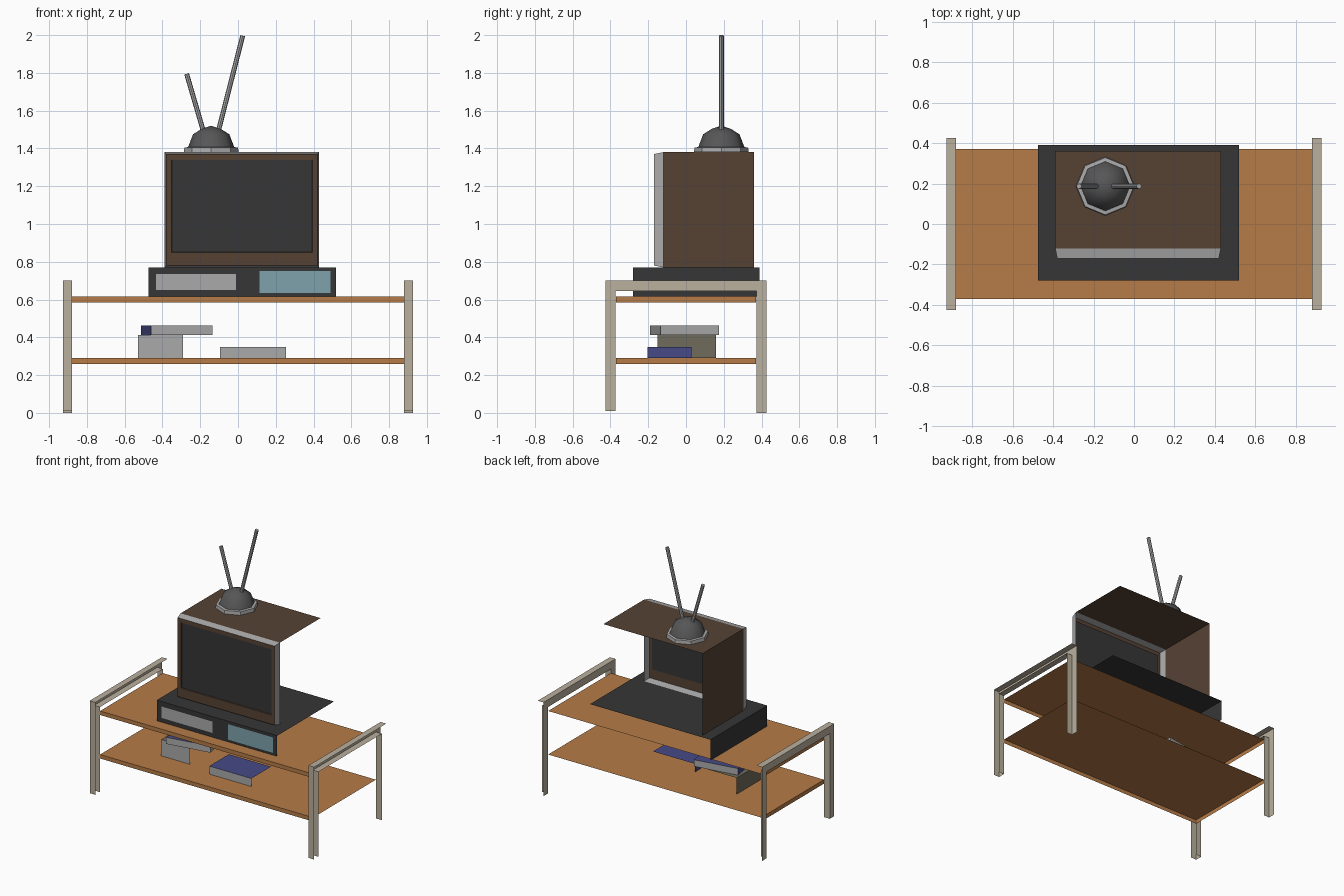
import bpy, bmesh, math
from mathutils import Vector, Matrix

if "Cube" in bpy.data.objects:
    bpy.data.objects.remove(bpy.data.objects["Cube"])


def material(name, r, g, b):
    m = bpy.data.materials.new(name)
    lin = [((c / 255 + 0.055) / 1.055) ** 2.4 for c in (r, g, b)]
    m.diffuse_color = (*lin, 1)
    m.use_nodes = True
    m.node_tree.nodes["Principled BSDF"].inputs["Base Color"].default_value = m.diffuse_color
    return m


WOOD = material("orange wood", 182, 124, 72)
BEIGE = material("beige metal", 186, 176, 158)
DARK = material("charcoal", 54, 54, 54)
BROWN = material("dark brown", 86, 66, 52)
GREY = material("light grey", 170, 170, 170)
BLUE = material("pale blue", 127, 162, 174)
NAVY = material("navy", 70, 74, 134)
DOME = material("dark grey", 86, 86, 86)
OLIVE = material("olive grey", 112, 108, 92)


def finish(name, bm, mats, matrix=None):
    me = bpy.data.meshes.new(name)
    bm.to_mesh(me)
    bm.free()
    for m in mats:
        me.materials.append(m)
    ob = bpy.data.objects.new(name, me)
    bpy.context.collection.objects.link(ob)
    if matrix:
        ob.matrix_world = matrix
    return ob


# Corner numbers: bit 0 = x, bit 1 = y, bit 2 = z
SIDES = {"F": (0, 1, 5, 4), "L": (2, 0, 4, 6), "T": (4, 5, 7, 6),
         "R": (1, 3, 7, 5), "B": (3, 2, 6, 7)}


def shell(name, x, y, z, sides, matrix=None):
    """Open box: sides maps side letters to materials."""
    bm = bmesh.new()
    v = [bm.verts.new((x[i & 1], y[i >> 1 & 1], z[i >> 2])) for i in range(8)]
    mats = list(dict.fromkeys(sides.values()))
    for s, m in sides.items():
        bm.faces.new([v[i] for i in SIDES[s]]).material_index = mats.index(m)
    loose = [w for w in v if not w.link_faces]
    bmesh.ops.delete(bm, geom=loose, context="VERTS")
    return finish(name, bm, mats, matrix)


def flt(m):
    return {"F": m, "L": m, "T": m}


# Stand: two shelves
for name, z in (("lower_shelf", (0.26, 0.29)), ("upper_shelf", (0.585, 0.615))):
    shell(name, (-0.88, 0.88), (-0.37, 0.37), z, flt(WOOD))

# Stand: arch-shaped end frames, open at the right and the back
arch = [(-0.425, 0.01), (-0.425, 0.7), (0.425, 0.7), (0.425, 0),
        (0.372, 0), (0.372, 0.645), (-0.372, 0.645), (-0.372, 0.01)]
for name, x0, x1 in (("left_frame", -0.927, -0.88), ("right_frame", 0.88, 0.927)):
    bm = bmesh.new()
    a = [bm.verts.new((x0, y, z)) for y, z in arch]
    b = [bm.verts.new((x1, y, z)) for y, z in arch]
    bm.faces.new(a[::-1])
    for i in (0, 1, 4, 5, 6):
        bm.faces.new((a[i], a[i + 1], b[i + 1], b[i]))
    bmesh.ops.delete(bm, geom=[w for w in b if not w.link_faces], context="VERTS")
    finish(name, bm, [BEIGE])

# Player under the television, with its two front panels
shell("player", (-0.475, 0.52), (-0.28, 0.39), (0.616, 0.77), flt(DARK))
shell("player_panel", (-0.435, -0.01), (-0.284, -0.28), (0.65, 0.735), {"F": GREY})
shell("player_display", (0.115, 0.49), (-0.284, -0.28), (0.635, 0.75), {"F": BLUE})

# Television cabinet
shell("television_cabinet", (-0.39, 0.43), (-0.12, 0.36), (0.77, 1.38),
      {"L": BROWN, "T": BROWN})

# Television front: tapered grey rim, brown border, recessed screen
bm = bmesh.new()
loops = []
for x0, x1, y, z0, z1 in ((-0.39, 0.43, -0.12, 0.77, 1.38),
                          (-0.38, 0.42, -0.17, 0.78, 1.37),
                          (-0.352, 0.395, -0.17, 0.85, 1.34),
                          (-0.350, 0.393, -0.163, 0.852, 1.338)):
    loops.append([bm.verts.new(p) for p in
                  ((x0, y, z0), (x1, y, z0), (x1, y, z1), (x0, y, z1))])
for k in range(3):
    for i in range(4):
        j = (i + 1) % 4
        f = bm.faces.new((loops[k][i], loops[k][j], loops[k + 1][j], loops[k + 1][i]))
        f.material_index = 0 if k == 0 else 1
bm.faces.new(loops[3]).material_index = 2
finish("television_front", bm, [GREY, BROWN, DARK])


# Antenna base: eight-sided ring and dome
def lathe(name, profile, mat, smooth):
    bm = bmesh.new()
    rings = [[bm.verts.new((r * math.cos(i * math.pi / 4), r * math.sin(i * math.pi / 4), z))
              for i in range(8)] for r, z in profile]
    for p, q in zip(rings, rings[1:]):
        for i in range(8):
            j = (i + 1) % 8
            bm.faces.new((p[i], p[j], q[j], q[i]))
    bm.faces.new(rings[-1])
    for f in bm.faces:
        f.smooth = smooth
    bmesh.ops.remove_doubles(bm, verts=bm.verts, dist=0.002)
    finish(name, bm, [mat], Matrix.Translation((-0.142, 0.187, 0)))


lathe("antenna_ring", [(0.145, 1.38), (0.142, 1.405), (0.122, 1.407)], GREY, False)
lathe("antenna_dome", [(0.123, 1.405), (0.096, 1.475), (0.05, 1.504), (0.001, 1.52)], DOME, True)

# Antenna rods
for name, p, q in (("left_rod", (-0.18, 0.187, 1.48), (-0.272, 0.187, 1.795)),
                   ("right_rod", (-0.107, 0.187, 1.48), (0.025, 0.187, 1.997))):
    p, q = Vector(p), Vector(q)
    bm = bmesh.new()
    bmesh.ops.create_cone(bm, cap_ends=True, segments=8, radius1=0.013,
                          radius2=0.013, depth=(q - p).length)
    finish(name, bm, [GREY], Matrix.Translation((p + q) / 2)
           @ (q - p).to_track_quat("Z", "Y").to_matrix().to_4x4())

# Things on the lower shelf
shell("storage_box", (-0.53, -0.29), (-0.15, 0.16), (0.29, 0.412),
      {"F": GREY, "L": OLIVE, "T": OLIVE})
shell("flat_book", (-0.095, 0.253), (-0.203, 0.028), (0.29, 0.35),
      {"F": GREY, "L": NAVY, "T": NAVY})
shell("turned_book", (0, 0.33), (0, 0.314), (0.413, 0.462),
      {"F": GREY, "R": GREY, "B": GREY, "L": NAVY, "T": NAVY},
      Matrix.Translation((-0.46, -0.19, 0)) @ Matrix.Rotation(math.radians(9.7), 4, "Z"))
